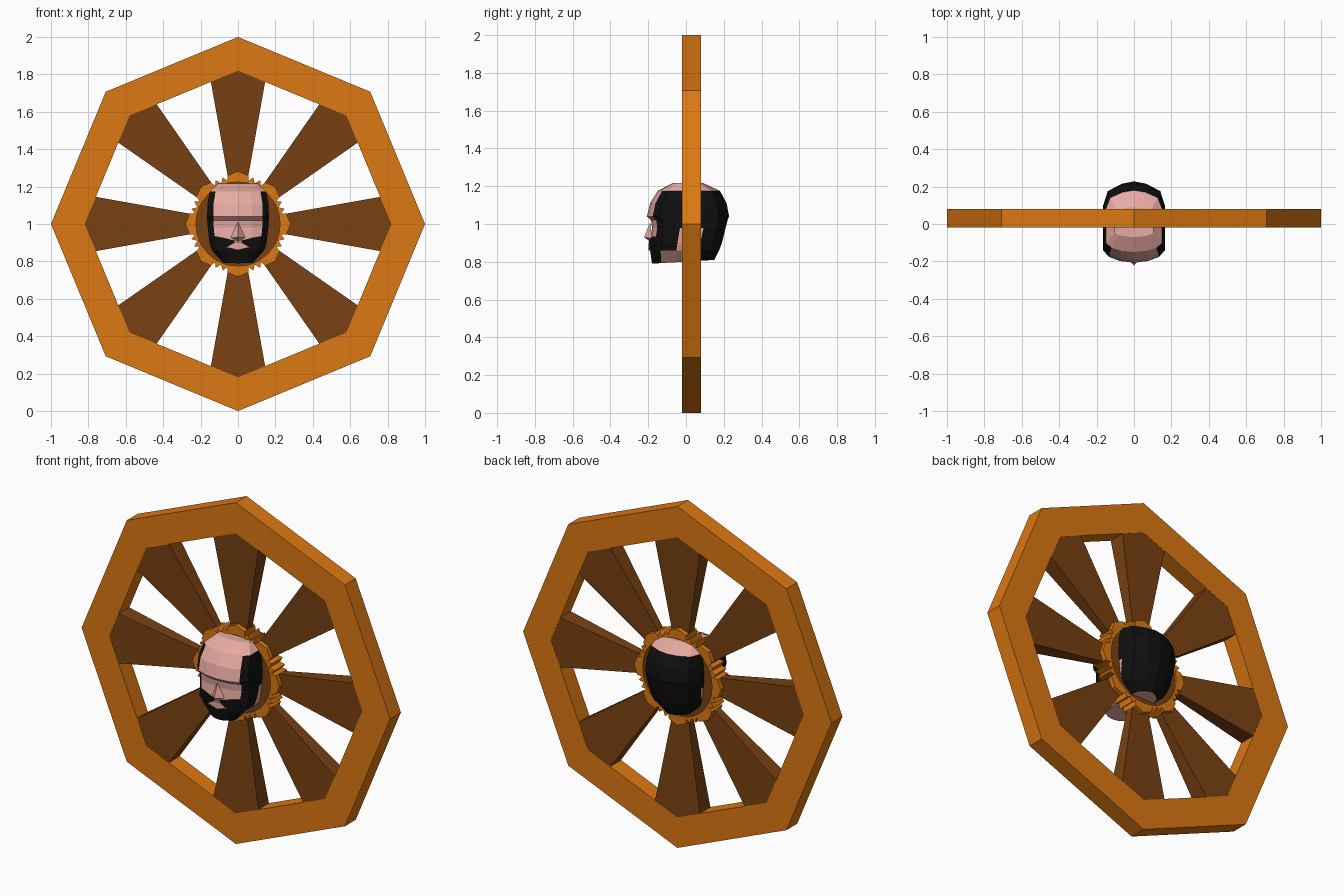
import bpy
from math import sin, cos, pi, radians

if "Cube" in bpy.data.objects:
    bpy.data.objects.remove(bpy.data.objects["Cube"])


def material(name, rgb):
    m = bpy.data.materials.new(name)
    m.use_nodes = True
    m.diffuse_color = (*rgb, 1)
    bsdf = next(n for n in m.node_tree.nodes if n.type == 'BSDF_PRINCIPLED')
    bsdf.inputs["Base Color"].default_value = (*rgb, 1)
    return m


ORANGE = material("orange wood", (0.72, 0.19, 0.006))
BROWN = material("dark brown wood", (0.19, 0.053, 0.006))
SKIN = material("pink skin", (0.80, 0.40, 0.36))
BLACK = material("black hair", (0.005, 0.005, 0.005))
CENTRE = 1.0
FRONT, BACK = -0.02, 0.08


def build(name, verts, faces, *mats):
    me = bpy.data.meshes.new(name)
    me.from_pydata(verts, [], faces)
    for m in mats:
        me.materials.append(m)
    ob = bpy.data.objects.new(name, me)
    bpy.context.collection.objects.link(ob)
    return ob


def polar(r, a, y):
    return (r * sin(a), y, CENTRE + r * cos(a))


def ring(name, outline, inner, y0, y1, mat):
    """Flat band from (angle, radius) outline down to an inner radius."""
    verts, faces, n = [], [], len(outline)
    for a, r in outline:
        verts += [polar(r, a, y0), polar(inner, a, y0),
                  polar(inner, a, y1), polar(r, a, y1)]
    for i in range(n):
        j = (i + 1) % n
        for k in range(4):
            l = (k + 1) % 4
            faces.append((4 * i + k, 4 * i + l, 4 * j + l, 4 * j + k))
    return build(name, verts, faces, mat)


def prism(name, front, back, mat):
    n = len(front)
    faces = [tuple(range(n)), tuple(reversed(range(n, 2 * n)))]
    faces += [(i, n + i, n + (i + 1) % n, (i + 1) % n) for i in range(n)]
    return build(name, front + back, faces, mat)


# Octagonal rim
ring("rim", [(i * pi / 4, 1.0) for i in range(8)], 0.82, FRONT, BACK, ORANGE)

# Flared spokes, thinner toward the hub
for i in range(8):
    a = i * pi / 4

    def spoke_side(outer_y, inner_y):
        pts = [(-0.045, 0.2, inner_y), (0.045, 0.2, inner_y),
               (0.145, 0.76, outer_y), (0, 0.82, outer_y), (-0.145, 0.76, outer_y)]
        return [(x * cos(a) + r * sin(a), y, CENTRE + r * cos(a) - x * sin(a))
                for x, r, y in pts]
    prism(f"spoke_{i + 1}", spoke_side(FRONT + 0.001, 0.01),
          spoke_side(BACK - 0.001, 0.05), BROWN)

# Hub disc and its toothed collar
disc = [i * pi / 12 for i in range(24)]
prism("hub_disc", [polar(0.23, a, -0.01) for a in disc],
      [polar(0.23, a, 0.07) for a in disc], BROWN)
half = [(12, 0.265), (14, 0.238), (18, 0.262)]
sector = [(-d, r) for d, r in reversed(half)] + [(0, 0.282)] + half + [(22.5, 0.235)]
collar = [(radians(45 * k + d), r) for k in range(8) for d, r in sector]
ring("hub_collar", collar, 0.225, FRONT, BACK, ORANGE)

# Head: stacked cross-sections (height, front, back, half width)
levels = [(0.80, -0.18, 0.15, 0.08), (0.86, -0.19, 0.175, 0.14),
          (0.90, -0.19, 0.19, 0.153), (0.98, -0.18, 0.21, 0.162),
          (1.02, -0.185, 0.22, 0.165), (1.04, -0.207, 0.228, 0.165),
          (1.11, -0.19, 0.215, 0.163), (1.175, -0.15, 0.18, 0.15),
          (1.217, -0.07, 0.09, 0.105)]
# Half outline: (share of width, share of depth)
section = [(0, 0), (0.45, 0.02), (0.8, 0.07), (1, 0.15), (1, 0.38),
           (1, 0.7), (0.85, 0.88), (0.4, 0.97), (0, 1)]
outline = section + [(-x, t) for x, t in section[-2:0:-1]]
n = len(outline)
verts, faces, skin = [], [], []
for row, (z, yf, yb, w) in enumerate(levels):
    for x, t in outline:
        tilt = 0.02 * (t - 0.5) if row == 0 else 0
        verts.append((x * w, yf + t * (yb - yf), z + tilt))
for row in range(len(levels) - 1):
    for i in range(n):
        j = (i + 1) % n
        faces.append((row * n + i, row * n + j, (row + 1) * n + j, (row + 1) * n + i))
        seg = min(i, n - 1 - i)
        skin.append(row == 7 or (row >= 2 and seg < 2)      # crown and face
                    or (row == 0 and seg in (3, 4))         # neck
                    or (row in (1, 2) and seg == 4))        # ears
faces += [tuple(reversed(range(n))), tuple(range(len(verts) - n, len(verts)))]
skin += [True, True]
head = build("head", verts, faces, SKIN, BLACK)
for p, is_skin in zip(head.data.polygons, skin):
    p.material_index = 0 if is_skin else 1

# Nose
build("nose", [(0, -0.19, 1.01), (-0.04, -0.18, 0.925), (0.04, -0.18, 0.925),
               (0, -0.222, 0.93), (0, -0.18, 0.90)],
      [(0, 1, 3), (0, 3, 2), (3, 1, 4), (3, 4, 2), (0, 2, 4, 1)], SKIN)


def face_plate(name, pts, lift, mat):
    # Plate that follows the curve of the face
    def side(off):
        return [(x, -0.19 + 1.6 * x * x - off, z) for x, z in pts]
    prism(name, side(lift), side(lift - 0.009), mat)


# Moustache halves and lips
for s, side in ((1, "left"), (-1, "right")):
    pts = [(0.015, 0.91), (0.07, 0.925), (0.125, 0.935), (0.135, 0.89), (0.05, 0.87)]
    pts = [(s * x, z) for x, z in pts]
    face_plate(f"moustache_{side}", pts if s > 0 else pts[::-1], 0.006, BLACK)
face_plate("lips", [(-0.06, 0.875), (0, 0.86), (0.06, 0.875), (0.02, 0.90),
                    (-0.02, 0.90)], 0.009, SKIN)

# Make every part's faces point outward
import bmesh
for ob in bpy.context.collection.objects:
    if ob.type == 'MESH':
        bm = bmesh.new()
        bm.from_mesh(ob.data)
        bmesh.ops.recalc_face_normals(bm, faces=bm.faces)
        bm.to_mesh(ob.data)
        bm.free()
